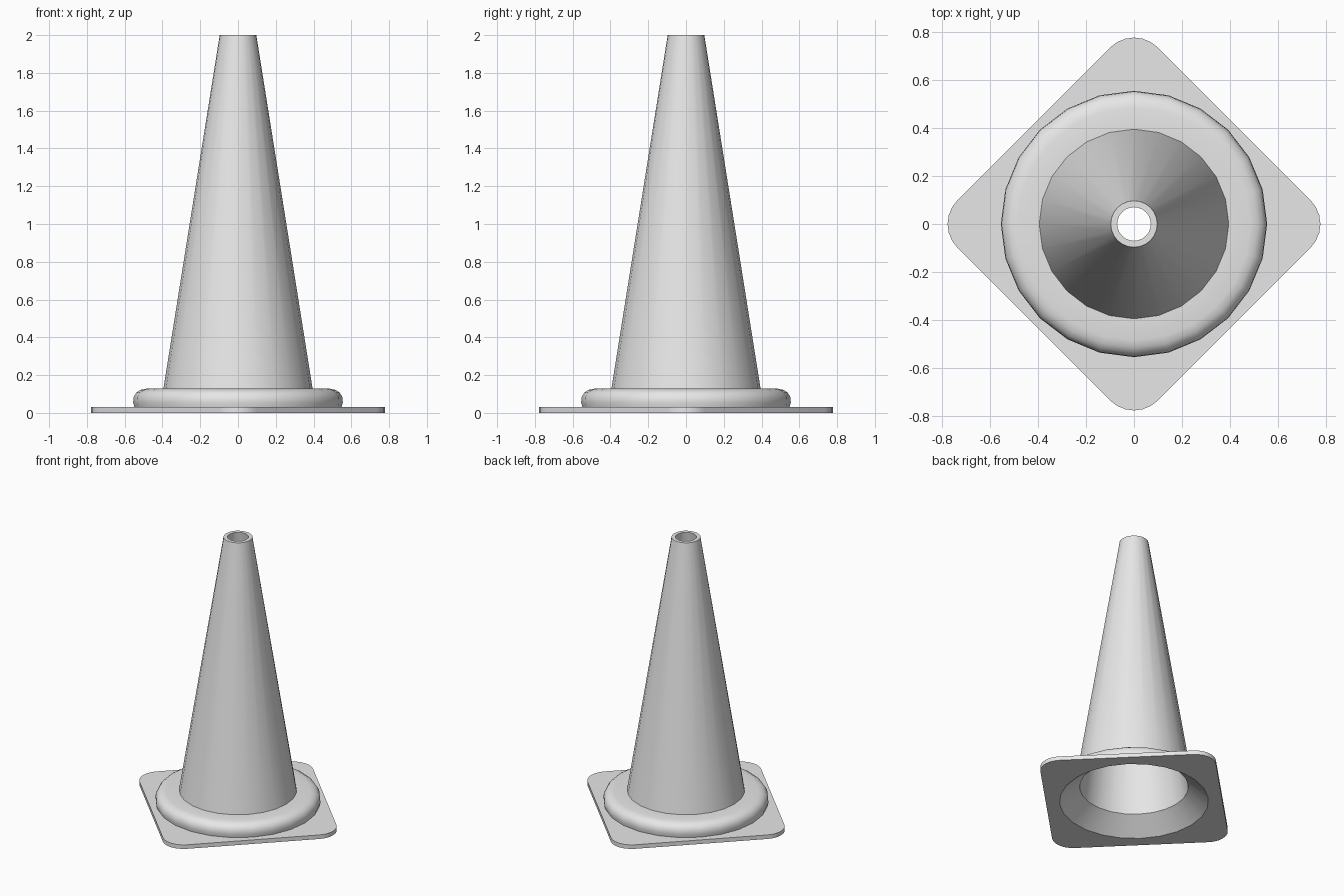
import bpy, bmesh, math

cube = bpy.data.objects.get("Cube")
if cube:
    bpy.data.objects.remove(cube)

SIDES = 24

grey = bpy.data.materials.new("light_grey")
grey.use_nodes = True
colour = (0.8, 0.8, 0.8, 1)
grey.diffuse_color = colour
grey.node_tree.nodes["Principled BSDF"].inputs["Base Color"].default_value = colour


def finish(bm, name, angle):
    bmesh.ops.recalc_face_normals(bm, faces=bm.faces)
    mesh = bpy.data.meshes.new(name)
    bm.to_mesh(mesh)
    bm.free()
    obj = bpy.data.objects.new(name, mesh)
    bpy.context.collection.objects.link(obj)
    mesh.materials.append(grey)
    bpy.ops.object.select_all(action="DESELECT")
    obj.select_set(True)
    bpy.context.view_layer.objects.active = obj
    bpy.ops.object.shade_smooth_by_angle(angle=math.radians(angle))
    return obj


def circle(radius, z):
    steps = [2 * math.pi * i / SIDES for i in range(SIDES)]
    return [(radius * math.cos(a), radius * math.sin(a), z) for a in steps]


def lathe(name, profile, angle):
    bm = bmesh.new()
    rings = [[bm.verts.new(p) for p in circle(r, z)] for r, z in profile]
    for low, high in zip(rings, rings[1:]):
        for i in range(SIDES):
            j = (i + 1) % SIDES
            bm.faces.new((low[i], low[j], high[j], high[i]))
    return finish(bm, name, angle)


# Hollow body: rounded collar, tapered outside, rim, inside wall, flared opening
collar = [(0.545, 0.02), (0.555, 0.055), (0.552, 0.085), (0.538, 0.108),
          (0.515, 0.122), (0.485, 0.128), (0.395, 0.128)]
cone = [(0.097, 2.0), (0.07, 2.0), (0.365, 0.11), (0.5, 0.0)]
lathe("cone_body", collar + cone, 35)


# Base plate: diamond with rounded corners and a round opening
def base_plate(tip=0.777, corner=0.14, thickness=0.03, hole=0.5, steps=6):
    outline = []
    for k in range(4):
        middle = k * math.pi / 2
        cx = (tip - corner) * math.cos(middle)
        cy = (tip - corner) * math.sin(middle)
        for s in range(steps + 1):
            a = middle + (s / steps - 0.5) * math.pi / 2
            outline.append((cx + corner * math.cos(a), cy + corner * math.sin(a), 0))
    bm = bmesh.new()
    edges = []
    for loop in (outline, circle(hole, 0)):
        verts = [bm.verts.new(p) for p in loop]
        edges += [bm.edges.new((v, verts[i - 1])) for i, v in enumerate(verts)]
    bmesh.ops.triangle_fill(bm, edges=edges, use_beauty=True)
    result = bmesh.ops.extrude_face_region(bm, geom=bm.faces[:])
    raised = [g for g in result["geom"] if isinstance(g, bmesh.types.BMVert)]
    bmesh.ops.translate(bm, verts=raised, vec=(0, 0, thickness))
    return finish(bm, "base_plate", 35)


base_plate()
